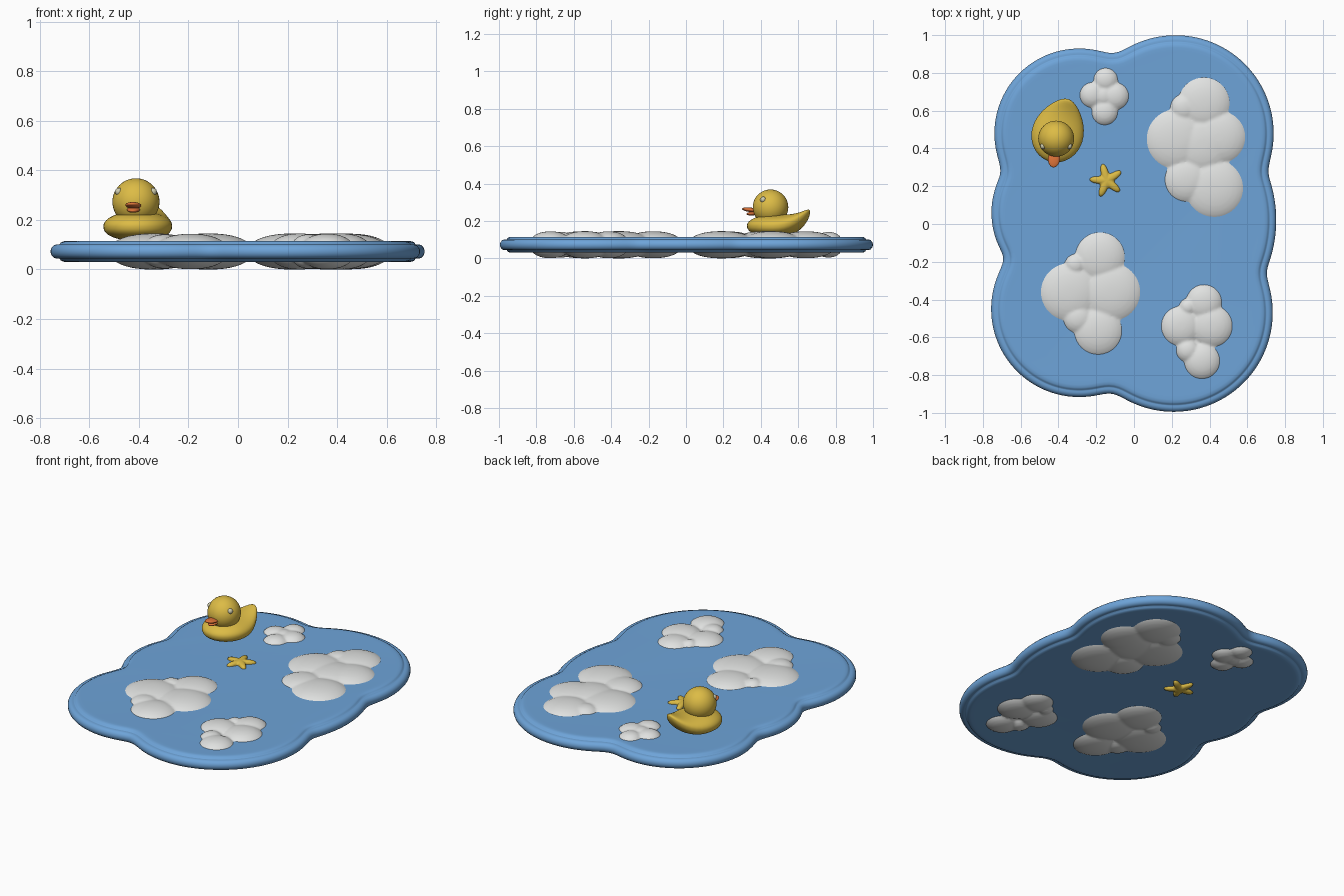
import bpy, bmesh, math
from mathutils import Vector

if "Cube" in bpy.data.objects:
    bpy.data.objects.remove(bpy.data.objects["Cube"])

MID = 0.0725          # mid-height of the symmetric mat


def material(name, rgb):
    m = bpy.data.materials.new(name)
    m.diffuse_color = (*rgb, 1)
    m.use_nodes = True
    m.node_tree.nodes["Principled BSDF"].inputs["Base Color"].default_value = m.diffuse_color
    return m


BLUE = material("sky_blue", (0.155, 0.37, 0.69))
WHITE = material("cloud_white", (0.75, 0.76, 0.75))
YELLOW = material("duck_yellow", (0.72, 0.50, 0.06))
ORANGE = material("beak_orange", (0.72, 0.17, 0.04))
CREAM = material("eye_cream", (0.62, 0.60, 0.42))


def finish(name, bm, mat, angle=60):
    bmesh.ops.recalc_face_normals(bm, faces=bm.faces)
    me = bpy.data.meshes.new(name)
    bm.to_mesh(me)
    bm.free()
    ob = bpy.data.objects.new(name, me)
    bpy.context.collection.objects.link(ob)
    me.materials.append(mat)
    bpy.ops.object.select_all(action='DESELECT')
    ob.select_set(True)
    bpy.context.view_layer.objects.active = ob
    bpy.ops.object.shade_smooth_by_angle(angle=math.radians(angle))
    return ob


def loft(name, rings, mat):
    """Skin a stack of equal-length closed rings and cap both ends."""
    bm = bmesh.new()
    vs = [[bm.verts.new(p) for p in r] for r in rings]
    n = len(rings[0])
    for a, b in zip(vs, vs[1:]):
        for i in range(n):
            bm.faces.new((a[i], a[(i + 1) % n], b[(i + 1) % n], b[i]))
    bm.faces.new(vs[0])
    bm.faces.new(vs[-1])
    return finish(name, bm, mat)


def ball(name, loc, size, mat, yaw=0, pitch=0, shape=None):
    bm = bmesh.new()
    bmesh.ops.create_uvsphere(bm, u_segments=40, v_segments=24, radius=1)
    for v in bm.verts:
        if shape:
            v.co = shape(v.co)
        v.co = Vector(a * b for a, b in zip(v.co, size))
    ob = finish(name, bm, mat)
    ob.location = loc
    ob.rotation_euler = (pitch, 0, yaw)
    return ob


# --- mat: union of circles as a polar outline, notches softened ---
LOBES = [(.22, .48, .52), (.21, -.47, .525), (-.29, .48, .45),
         (-.29, -.45, .467), (-.33, .06, .425), (.07, .02, .683)]
N = 300
radii = []
for i in range(N):
    d = Vector((math.cos(2 * math.pi * i / N), math.sin(2 * math.pi * i / N)))
    best = 0
    for x, y, r in LOBES:
        b = d.dot((x, y))
        disc = b * b - (x * x + y * y - r * r)
        if disc > 0:
            best = max(best, b + math.sqrt(disc))
    radii.append(best)
for _ in range(8):
    radii = [(radii[i - 1] + 2 * radii[i] + radii[(i + 1) % N]) / 4 for i in range(N)]
outline = [Vector((r * math.cos(2 * math.pi * i / N), r * math.sin(2 * math.pi * i / N)))
           for i, r in enumerate(radii)]
normals = []
for i in range(N):
    t = (outline[(i + 1) % N] - outline[i - 1]).normalized()
    normals.append(Vector((t.y, -t.x)))

# rim profile: (inset, height above mid), rounded bead, groove, then pillow edge
half = [(.085, .042), (.065, .0425), (.05, .041), (.041, .036), (.036, .029),
        (.032, .0285), (.024, .029), (.012, .025), (.004, .016), (0, .006)]
profile = half + [(d, -h) for d, h in reversed(half)]
loft("cloud_mat", [[(*(p - n * d), MID + h) for p, n in zip(outline, normals)]
                   for d, h in profile], BLUE)

# --- puffy clouds: flattened balls melted together, showing on both faces ---
CLOUDS = {
    "cloud_large_back": [(.37, .64, .137), (.225, .45, .158), (.45, .46, .14), (.36, .42, .15),
                         (.425, .19, .153), (.28, .235, .118), (.265, .615, .075)],
    "cloud_large_front": [(-.18, -.175, .132), (-.34, -.36, .153), (-.12, -.36, .153),
                          (-.19, -.565, .127), (-.295, -.50, .08), (-.31, -.215, .058)],
    "cloud_medium": [(.37, -.415, .095), (.25, -.54, .106), (.41, -.54, .111),
                     (.36, -.725, .095), (.285, -.67, .063), (.285, -.44, .048)],
    "cloud_small": [(-.15, .762, .066), (-.22, .683, .069), (-.10, .677, .074),
                    (-.155, .593, .071), (-.16, .677, .06)],
}
P = 2.2
for name, lobes in CLOUDS.items():
    bm = bmesh.new()
    big = max(l[2] for l in lobes)
    for x, y, r in lobes:
        vs = bmesh.ops.create_uvsphere(bm, u_segments=40, v_segments=24, radius=1)["verts"]
        h = .073 * (.88 + .12 * r / big) * (.95 if big < .08 else 1)
        for v in vs:
            c = v.co.copy()
            rho = max(math.hypot(c.x, c.y), 1e-6)
            k = rho ** (2 / P) / rho * r / .85
            v.co = (x + c.x * k, y + c.y * k,
                    MID + math.copysign(abs(c.z) ** (2 / P), c.z) * h)
    ob = finish(name, bm, WHITE)
    rm = ob.modifiers.new("melt", 'REMESH')
    rm.mode = 'VOXEL'
    rm.voxel_size = .008
    rm.use_smooth_shade = True
    sm = ob.modifiers.new("soften", 'SMOOTH')
    sm.factor = .5
    sm.iterations = 4

# --- star, poking through both faces ---
def star_ring(scale, z):
    pts = []
    for i in range(80):
        a = 2 * math.pi * i / 80
        w = ((1 + math.cos(5 * a)) / 2) ** 1.5
        r = (.042 + .048 * w) * scale
        a += math.radians(104)
        pts.append((-.145 + r * math.cos(a), .23 + r * math.sin(a), MID + z))
    return pts


star_half = [(.25, .062), (.6, .060), (.85, .056), (.97, .050), (1, .044)]
loft("star", [star_ring(s, z) for s, z in star_half]
     + [star_ring(s, -z) for s, z in reversed(star_half)], YELLOW)

# --- duck ---
def body_shape(c):
    """Flat belly, rear stretched and raised into a tail."""
    x, y, z = c
    if z < 0:
        z = -abs(z) ** .8
    if y > 0:
        x *= 1 - .25 * y * y
        z += 1.3 * y ** 3
        y *= 1.3
    return Vector((x, y, z))


ball("duck_body", (-.405, .475, .175), (.137, .15, .06), YELLOW, -.3, 0, body_shape)
head = Vector((-.412, .452, .273))
ball("duck_head", head, (.095, .095, .095), YELLOW)
YAW = -.1
ball("beak_upper", head + Vector((-.011, -.105, -.014)), (.032, .048, .012), ORANGE, YAW, -.12)
ball("beak_lower", head + Vector((-.010, -.09, -.032)), (.026, .04, .011), ORANGE, YAW, .12)
for side, label in ((-1, "left"), (1, "right")):
    d = Vector((side * .076, -.044, .045)).normalized() * .089
    ball("eye_" + label, head + d, (.016, .016, .016), CREAM)
